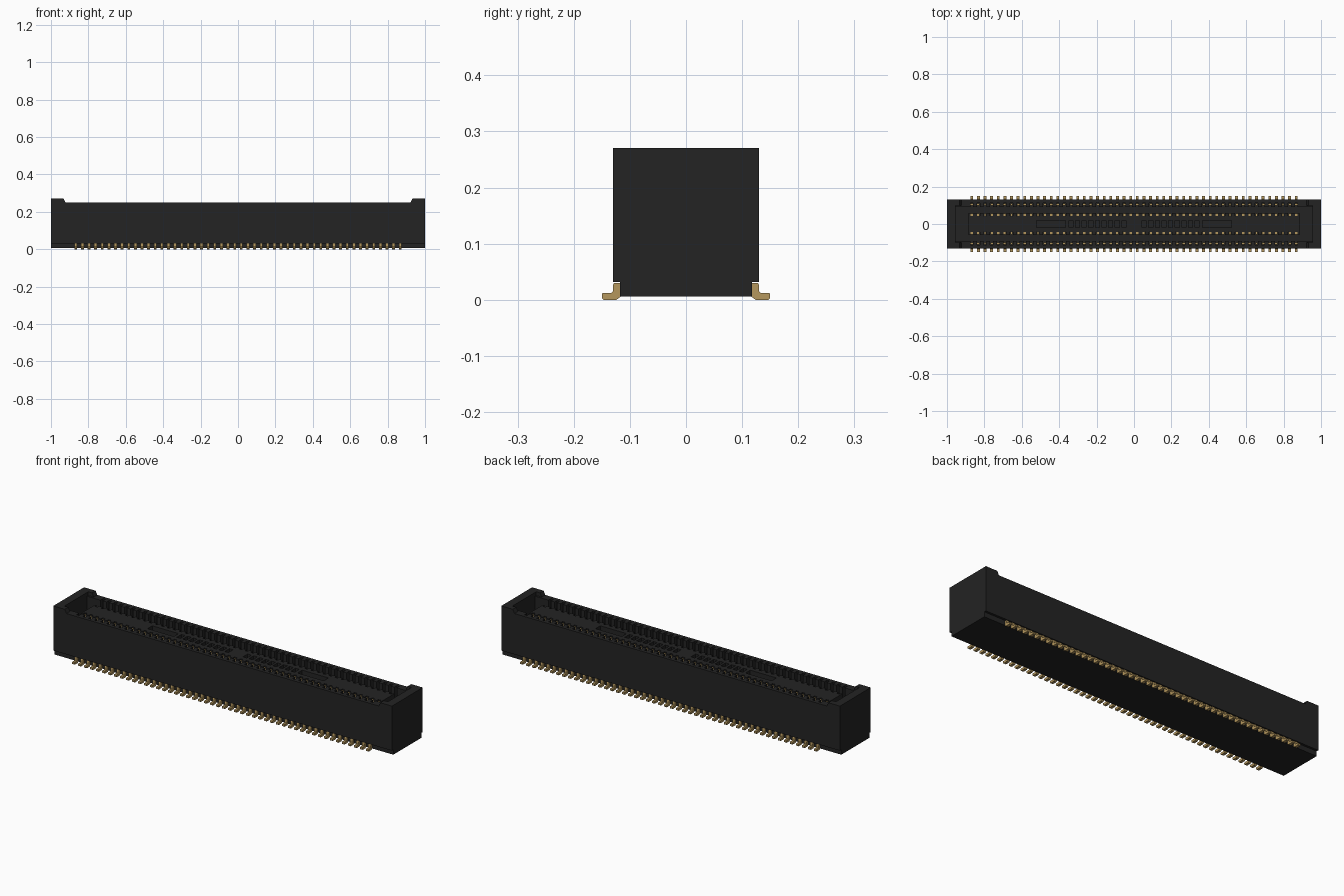
import bpy, bmesh

if "Cube" in bpy.data.objects:
    bpy.data.objects.remove(bpy.data.objects["Cube"])

def mat(name, col):
    m = bpy.data.materials.new(name)
    m.diffuse_color = (*col, 1)
    m.use_nodes = True
    m.node_tree.nodes["Principled BSDF"].inputs["Base Color"].default_value = m.diffuse_color
    return m

BLACK = mat("black_plastic", (0.017, 0.017, 0.017))
GOLD = mat("gold_plating", (0.46, 0.31, 0.11))

N = 50
PITCH = 1.735 / (N - 1)
XS = [(i - (N - 1) / 2) * PITCH for i in range(N)]

def box(bm, x0, x1, y0, y1, z0, z1):
    vs = bmesh.ops.create_cube(bm, size=1)["verts"]
    for v in vs:
        v.co.x = x0 if v.co.x < 0 else x1
        v.co.y = y0 if v.co.y < 0 else y1
        v.co.z = z0 if v.co.z < 0 else z1

def prism(bm, pts, a, b, axis="x"):
    """Extrude a closed profile from a to b: (y,z) along x, or (x,z) along y."""
    put = (lambda p, t: (t, p[0], p[1])) if axis == "x" else (lambda p, t: (p[0], t, p[1]))
    va = [bm.verts.new(put(p, a)) for p in pts]
    vb = [bm.verts.new(put(p, b)) for p in pts]
    bm.faces.new(va)
    bm.faces.new(vb[::-1])
    n = len(pts)
    for i in range(n):
        j = (i + 1) % n
        bm.faces.new((va[j], va[i], vb[i], vb[j]))

def finish(bm, name, material):
    bmesh.ops.recalc_face_normals(bm, faces=bm.faces)
    me = bpy.data.meshes.new(name)
    bm.to_mesh(me)
    bm.free()
    me.materials.append(material)
    ob = bpy.data.objects.new(name, me)
    bpy.context.collection.objects.link(ob)
    return ob

def span(s, a, b):
    return sorted((s * a, s * b))

# Trough-shaped housing with a stepped underside
bm = bmesh.new()
half = [(0.118, 0.006), (0.118, 0.032), (0.13, 0.032), (0.13, 0.25), (0.113, 0.25), (0.113, 0.08)]
prism(bm, half + [(-y, z) for y, z in reversed(half)], -0.955, 0.955)
finish(bm, "housing", BLACK)

# Raised end walls with short returns along the sides
bm = bmesh.new()
end = [(0.118, 0.006), (0.118, 0.032), (0.13, 0.032), (0.13, 0.27)]
for s in (-1, 1):
    prism(bm, end + [(-y, z) for y, z in reversed(end)], s * 0.955, s * 1.0)
    for t in (-1, 1):
        prism(bm, [(s * 0.955, 0.25), (s * 0.955, 0.27), (s * 0.932, 0.27), (s * 0.922, 0.25)],
              t * 0.1, t * 0.13, "y")
finish(bm, "end_walls", BLACK)

# Ribs between contacts, on the inside of the walls and the sides of the island
def ribs(name, y0, y1, z1, xend, gap):
    bm = bmesh.new()
    for s in (-1, 1):
        ya, yb = span(s, y0, y1)
        edges = [-xend] + [x + d for x in XS for d in (-gap / 2, gap / 2)] + [xend]
        for a, b in zip(edges[::2], edges[1::2]):
            box(bm, a, b, ya, yb, 0.08, z1)
    finish(bm, name, BLACK)

ribs("wall_ribs", 0.09, 0.113, 0.25, 0.955, 0.015)
ribs("island_ribs", 0.044, 0.058, 0.235, 0.885, 0.015)

# Central island, its top pierced by long and short slots
bm = bmesh.new()
box(bm, -0.885, 0.885, -0.044, 0.044, 0.08, 0.19)
for s in (-1, 1):
    box(bm, -0.885, 0.885, *span(s, 0.02, 0.044), 0.19, 0.235)
slots = [(0.365, 0.52)] + [(0.043 + i * PITCH, 0.065 + i * PITCH) for i in range(9)]
slots = sorted(slots + [(-b, -a) for a, b in slots])
x = -0.885
for a, b in slots + [(0.885, 0.885)]:
    box(bm, x, a, -0.02, 0.02, 0.19, 0.235)
    x = b
finish(bm, "centre_island", BLACK)

# Contacts sitting in the grooves
bm = bmesh.new()
for s in (-1, 1):
    for x in XS:
        box(bm, x - 0.0065, x + 0.0065, *span(s, 0.044, 0.056), 0.08, 0.228)
        box(bm, x - 0.0065, x + 0.0065, *span(s, 0.1, 0.11), 0.08, 0.19)
finish(bm, "inner_contacts", GOLD)

# Bent solder feet along both long sides
bm = bmesh.new()
foot = [(0.116, 0.03), (0.128, 0.03), (0.13, 0.027), (0.13, 0.015), (0.133, 0.012),
        (0.149, 0.012), (0.15, 0.01), (0.15, 0.003), (0.147, 0.0), (0.124, 0.0), (0.116, 0.006)]
for s in (-1, 1):
    for x in XS:
        prism(bm, [(s * y, z) for y, z in foot], x - 0.0075, x + 0.0075)
finish(bm, "solder_feet", GOLD)
